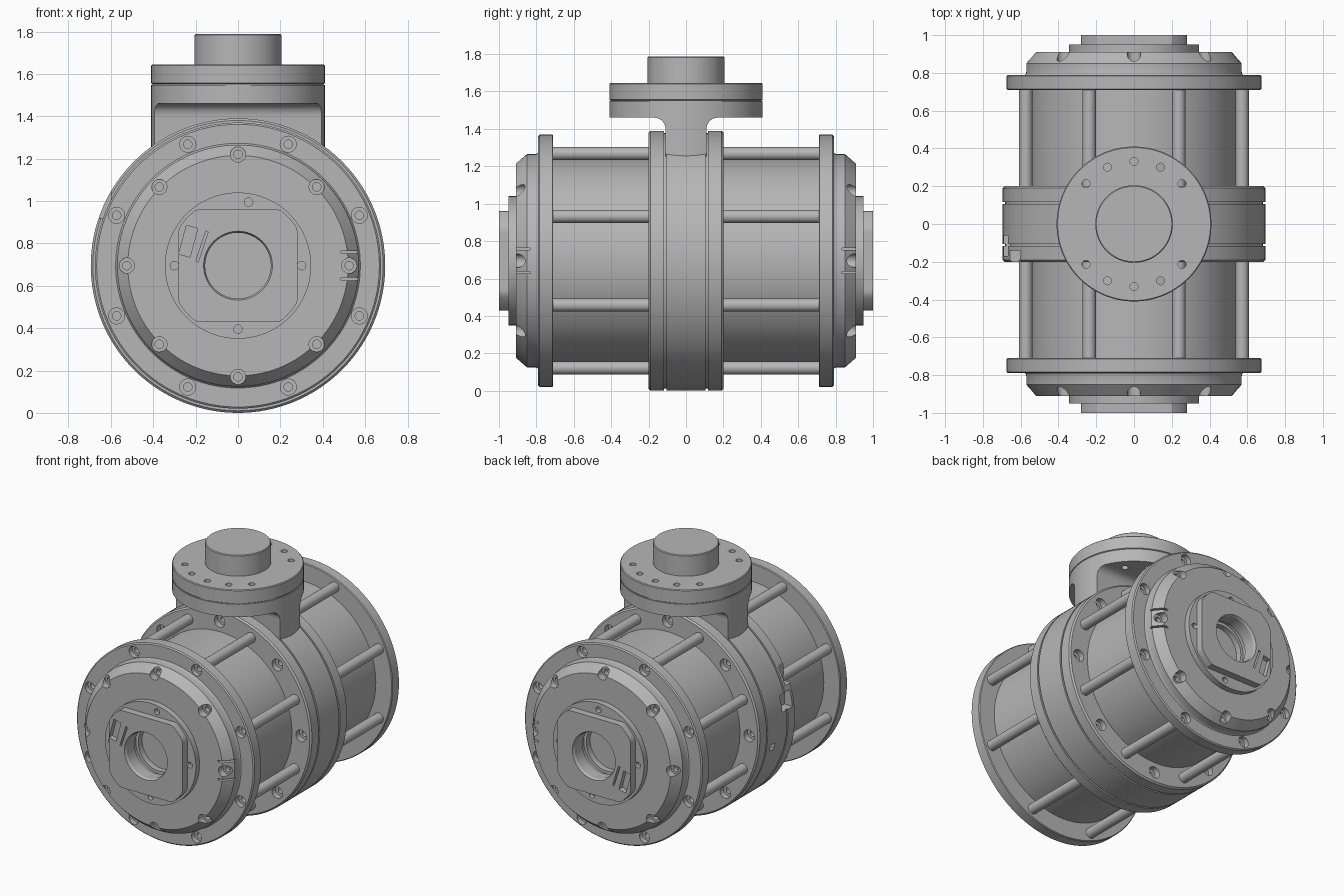
import bpy, bmesh
from math import pi, sin, cos, radians
from mathutils import Matrix

cube = bpy.data.objects.get("Cube")
if cube:
    bpy.data.objects.remove(cube, do_unlink=True)

GREY = (0.47, 0.47, 0.47, 1)
mat = bpy.data.materials.new("cast grey")
mat.use_nodes = True
mat.diffuse_color = GREY
mat.node_tree.nodes["Principled BSDF"].inputs["Base Color"].default_value = GREY

CENTRE = Matrix.Translation((0, 0, 0.695))
# Local z points outward along the barrel; the back end is the front turned about x
FRONT = CENTRE @ Matrix.Rotation(pi / 2, 4, 'X')
BACK = CENTRE @ Matrix.Rotation(-pi / 2, 4, 'X')


def finish(name, bm, matrix=Matrix()):
    bmesh.ops.remove_doubles(bm, verts=bm.verts, dist=1e-5)
    bmesh.ops.recalc_face_normals(bm, faces=bm.faces)
    mesh = bpy.data.meshes.new(name)
    bm.to_mesh(mesh)
    bm.free()
    mesh.materials.append(mat)
    ob = bpy.data.objects.new(name, mesh)
    bpy.context.collection.objects.link(ob)
    ob.matrix_world = matrix
    return ob


def add_lathe(bm, profile, at=(0, 0), segs=96):
    """Spin a (radius, height) profile about a vertical axis."""
    verts = [bm.verts.new((at[0] + r, at[1], z)) for r, z in profile]
    edges = [bm.edges.new(p) for p in zip(verts, verts[1:])]
    bmesh.ops.spin(bm, geom=verts + edges, cent=(*at, 0), axis=(0, 0, 1),
                   angle=2 * pi, steps=segs, use_duplicate=False)
    bmesh.ops.remove_doubles(bm, verts=bm.verts, dist=1e-5)


def lathe(name, profile, matrix=Matrix(), segs=96):
    bm = bmesh.new()
    add_lathe(bm, profile, segs=segs)
    return finish(name, bm, matrix)


def add_box(bm, centre, size, turn=0):
    m = Matrix.Translation(centre) @ Matrix.Rotation(turn, 4, 'Z')
    bmesh.ops.create_cube(bm, size=1, matrix=m @ Matrix.Diagonal((*size, 1)))


def prism(name, points, offset, matrix=Matrix()):
    bm = bmesh.new()
    face = bm.faces.new([bm.verts.new(p) for p in points])
    ext = bmesh.ops.extrude_face_region(bm, geom=[face])["geom"]
    bmesh.ops.translate(bm, vec=offset, verts=[v for v in ext if isinstance(v, bmesh.types.BMVert)])
    return finish(name, bm, matrix)


def boolean(ob, cutter, operation='DIFFERENCE'):
    cutter.hide_render = True
    mod = ob.modifiers.new("cut", 'BOOLEAN')
    mod.operation, mod.object, mod.solver = operation, cutter, 'EXACT'
    bpy.context.view_layer.objects.active = ob
    bpy.ops.object.modifier_apply(modifier=mod.name)
    bpy.data.objects.remove(cutter, do_unlink=True)


def polar(r, start, count=8):
    return [(r * cos(start + i * 2 * pi / count), r * sin(start + i * 2 * pi / count))
            for i in range(count)]


def add_counterbores(bm, spots, r, top, floor, inner):
    for at in spots:
        add_lathe(bm, [(0, top), (r, top), (r, floor), (inner, floor),
                       (inner, floor - 0.03), (0, floor - 0.03)], at, 24)


def mirrored_back(ob):
    twin = bpy.data.objects.new("back_" + ob.name[6:], ob.data)
    bpy.context.collection.objects.link(twin)
    twin.matrix_world = BACK


ROD_SPOTS = polar(0.62, pi / 8)
CAP_SPOTS = polar(0.525, 0)

# Barrel
lathe("barrel", [(0, -0.75), (0.55, -0.75), (0.55, 0.75), (0, 0.75)], FRONT, 128)

# Centre ring with two grooves
half = [(0, 0.2), (0.685, 0.2), (0.695, 0.19), (0.695, 0.117),
        (0.683, 0.117), (0.683, 0.105), (0.695, 0.105)]
ring = lathe("centre_ring", half + [(r, -z) for r, z in reversed(half)], FRONT, 128)
for side in (FRONT, BACK):
    bm = bmesh.new()
    add_counterbores(bm, polar(0.62, 0), 0.04, 0.25, 0.16, 0.02)
    boolean(ring, finish("cutter", bm, side))
bm = bmesh.new()
add_box(bm, (-0.70, -0.115, 0.83), (0.14, 0.11, 0.11))
add_box(bm, (-0.67, -0.18, 1.0), (0.14, 0.08, 0.16))
add_box(bm, (-0.70, 0.04, 0.575), (0.1, 0.05, 0.04))
boolean(ring, finish("cutter", bm))

# End flange
flange = lathe("front_end_flange", [(0, 0.71), (0.67, 0.71), (0.675, 0.715), (0.675, 0.783),
                                    (0.667, 0.79), (0, 0.79)], FRONT, 128)
bm = bmesh.new()
add_counterbores(bm, ROD_SPOTS, 0.038, 0.85, 0.755, 0.02)
boolean(flange, finish("cutter", bm, FRONT))

# End cap with chamfer, raised disc and undercut bore
BORE = 0.155
cap = lathe("front_end_cap", [(0, 0.82), (BORE, 0.82), (BORE, 0.86), (0.175, 0.86), (0.175, 0.9),
                              (BORE, 0.9), (BORE, 0.95), (0.345, 0.95), (0.345, 0.91),
                              (0.52, 0.91), (0.57, 0.85), (0.57, 0.805), (0.573, 0.795),
                              (0.582, 0.785), (0, 0.785)], FRONT, 128)
bm = bmesh.new()
add_counterbores(bm, CAP_SPOTS, 0.036, 1.0, 0.86, 0.02)
for at in [(0.05, 0.3), (0.3, 0), (-0.3, 0), (0, -0.3)]:
    add_lathe(bm, [(0, 1.05), (0.02, 1.05), (0.02, 0.92), (0, 0.92)], at, 20)
for y in (-0.063, 0.063):
    add_box(bm, (0.55, y, 0.89), (0.13, 0.012, 0.11))
boolean(cap, finish("cutter", bm, FRONT))

# Clipped square boss with bore, label pocket and slot
outline = []
for i in range(96):
    a = i * pi / 48
    outline.append((max(-0.28, min(0.28, 0.33 * cos(a))),
                    max(-0.265, min(0.265, 0.33 * sin(a))), 0.94))
boss = prism("front_boss", outline, (0, 0, 0.06), FRONT)
bm = bmesh.new()
add_lathe(bm, [(0, 0.9), (BORE, 0.9), (BORE, 0.985), (0.165, 1.005), (0.165, 1.1), (0, 1.1)])
add_box(bm, (-0.235, 0.115, 0.99), (0.055, 0.14, 0.05), radians(-15))
add_box(bm, (-0.17, 0.09, 0.99), (0.012, 0.15, 0.05), radians(-18))
boolean(boss, finish("cutter", bm, FRONT))

# Tie rods
bm = bmesh.new()
for at in ROD_SPOTS:
    add_lathe(bm, [(0, 0.19), (0.035, 0.19), (0.035, 0.72), (0, 0.72)], at, 24)
rods = finish("front_tie_rods", bm, FRONT)

for part in (flange, cap, boss, rods):
    mirrored_back(part)

# Neck flaring into the lower port flange
fillet = [(0.17 - 0.06 * sin(a), 1.40 + 0.06 * cos(a)) for a in [i * pi / 16 for i in range(9)]]
side = [(0.5, 1.548), (0.5, 1.46)] + fillet + [(0.11, 1.0)]
section = side + [(-y, z) for y, z in reversed(side)]
neck = prism("neck", [(-0.5, y, z) for y, z in section], (1, 0, 0))
boolean(neck, lathe("cutter", [(0, 0.9), (0.41, 0.9), (0.41, 1.6), (0, 1.6)], segs=128), 'INTERSECT')

# Upper port flange and port plug
port = lathe("port_flange", [(0, 1.54), (0.403, 1.54), (0.403, 1.552), (0.41, 1.556),
                             (0.41, 1.64), (0.405, 1.645), (0, 1.645)], segs=128)
lathe("port_plug", [(0, 1.63), (0.205, 1.63), (0.205, 1.783), (0.2, 1.788), (0, 1.788)])

# Port flange bolt holes
for part in (neck, port):
    bm = bmesh.new()
    for base in (90, 270):
        for step in range(-2, 3):
            a = radians(base + 25 * step)
            add_lathe(bm, [(0, 1.42), (0.021, 1.42), (0.021, 1.7), (0, 1.7)],
                      (0.332 * cos(a), 0.332 * sin(a)), 20)
    boolean(part, finish("cutter", bm))

# Smooth curved walls, keep machined edges sharp
bpy.ops.object.select_all(action='DESELECT')
for ob in bpy.context.collection.objects:
    if ob.type == 'MESH' and ob.data.materials and ob.data.materials[0] == mat:
        ob.select_set(True)
        bpy.context.view_layer.objects.active = ob
bpy.ops.object.shade_smooth_by_angle(angle=radians(25))
